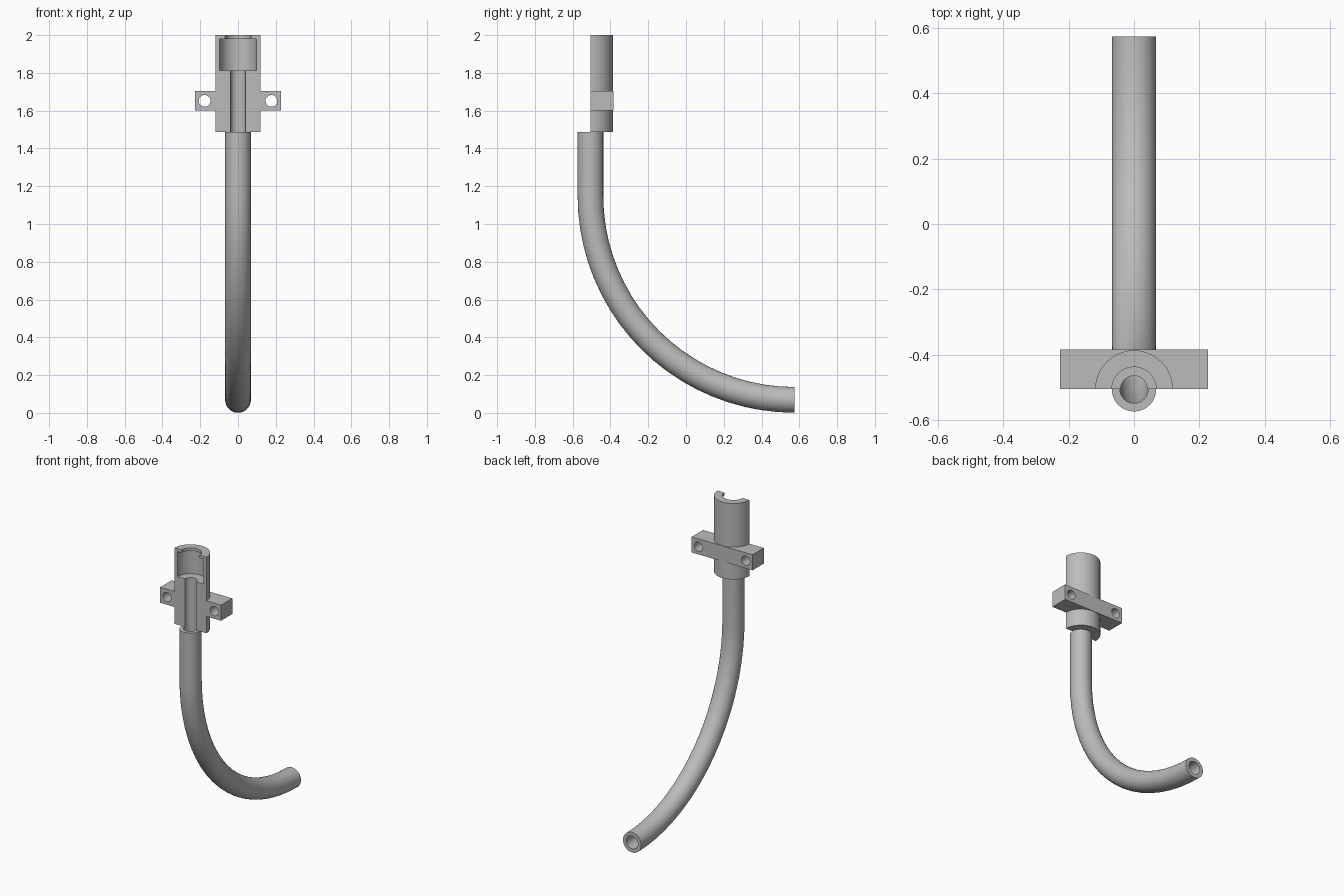
import bpy, bmesh
from math import sin, cos, pi, radians
from mathutils import Matrix, Vector

if "Cube" in bpy.data.objects:
    bpy.data.objects.remove(bpy.data.objects["Cube"], do_unlink=True)

grey = bpy.data.materials.new("plain grey")
grey.use_nodes = True
grey.diffuse_color = (0.5, 0.5, 0.5, 1)
grey.node_tree.nodes["Principled BSDF"].inputs["Base Color"].default_value = (0.5, 0.5, 0.5, 1)

AXIS_Y = -0.506          # axis of the housing and of the straight pipe
BASE, TOP = 1.487, 2.0   # bottom and top of the housing
PIPE_R, BORE_R = 0.068, 0.043
SIDES = 48


def add_object(name, bm):
    bmesh.ops.recalc_face_normals(bm, faces=bm.faces)
    mesh = bpy.data.meshes.new(name)
    bm.to_mesh(mesh)
    bm.free()
    mesh.materials.append(grey)
    obj = bpy.data.objects.new(name, mesh)
    bpy.context.collection.objects.link(obj)
    return obj


def box(name, low, high):
    low, high = Vector(low), Vector(high)
    bm = bmesh.new()
    bmesh.ops.create_cube(bm, size=1, matrix=Matrix.Translation((low + high) / 2)
                          @ Matrix.Diagonal((*(high - low), 1)))
    return add_object(name, bm)


def lathe(name, profile):
    """Solid turned around the housing axis from (radius, height) steps."""
    bm = bmesh.new()
    rings = [[bm.verts.new((r * cos(2 * pi * i / SIDES), AXIS_Y + r * sin(2 * pi * i / SIDES), z))
              for i in range(SIDES)] for r, z in profile]
    for a, b in zip(rings, rings[1:]):
        for i in range(SIDES):
            j = (i + 1) % SIDES
            bm.faces.new((a[i], a[j], b[j], b[i]))
    bm.faces.new(rings[0])
    bm.faces.new(rings[-1])
    return add_object(name, bm)


def boolean(target, tool, operation):
    mod = target.modifiers.new(operation.lower(), 'BOOLEAN')
    mod.operation, mod.object, mod.solver = operation, tool, 'EXACT'
    bpy.ops.object.select_all(action='DESELECT')
    bpy.context.view_layer.objects.active = target
    target.select_set(True)
    bpy.ops.object.modifier_apply(modifier=mod.name)
    bpy.data.objects.remove(tool, do_unlink=True)


def smooth(obj):
    bpy.ops.object.select_all(action='DESELECT')
    bpy.context.view_layer.objects.active = obj
    obj.select_set(True)
    bpy.ops.object.shade_smooth_by_angle(angle=radians(30))


# Housing: turned body with a mounting bar, split flat along its axis
housing = lathe("split_housing", [(0.119, BASE), (0.119, TOP)])
bar = box("mounting_bar", (-0.227, AXIS_Y - 0.2, 1.6), (0.227, -0.385, 1.705))
boolean(housing, bar, 'UNION')
boolean(housing, box("front_cutter", (-1, -1, 1), (1, AXIS_Y, 3)), 'DIFFERENCE')

# Stepped cavity: narrow channel, wide pocket, open collar at the top
cavity = lathe("cavity_cutter", [(0.041, BASE - 0.1), (0.041, 1.812), (0.097, 1.812),
                                 (0.097, 1.98), (PIPE_R, 1.98), (PIPE_R, TOP + 0.1)])
boolean(housing, cavity, 'DIFFERENCE')

# Screw holes through the bar
for side in (-1, 1):
    bm = bmesh.new()
    bmesh.ops.create_cone(bm, cap_ends=True, segments=32, radius1=0.031, radius2=0.031, depth=1,
                          matrix=Matrix.Translation((side * 0.177, AXIS_Y, 1.652))
                          @ Matrix.Rotation(pi / 2, 4, 'X'))
    boolean(housing, add_object("hole_cutter", bm), 'DIFFERENCE')
smooth(housing)

# Pipe: straight drop, then a quarter bend towards the back
BEND_Z, END_Y, STEPS = 1.15, 0.575, 20
bend_r = END_Y - AXIS_Y
path = [(AXIS_Y, BASE, 0)]
for s in range(STEPS + 1):
    a = pi / 2 * s / STEPS
    path.append((END_Y - bend_r * cos(a), BEND_Z - bend_r * sin(a), a))

bm = bmesh.new()
walls = []
for radius in (PIPE_R, BORE_R):
    wall = []
    for y, z, a in path:
        wall.append([bm.verts.new((radius * cos(t), y + radius * sin(t) * cos(a),
                                   z + radius * sin(t) * sin(a)))
                     for t in (2 * pi * i / SIDES for i in range(SIDES))])
    walls.append(wall)
outer, inner = walls
loop = outer + inner[::-1]
for a, b in zip(loop, loop[1:] + loop[:1]):
    for i in range(SIDES):
        j = (i + 1) % SIDES
        bm.faces.new((a[i], a[j], b[j], b[i]))
smooth(add_object("bent_pipe", bm))
